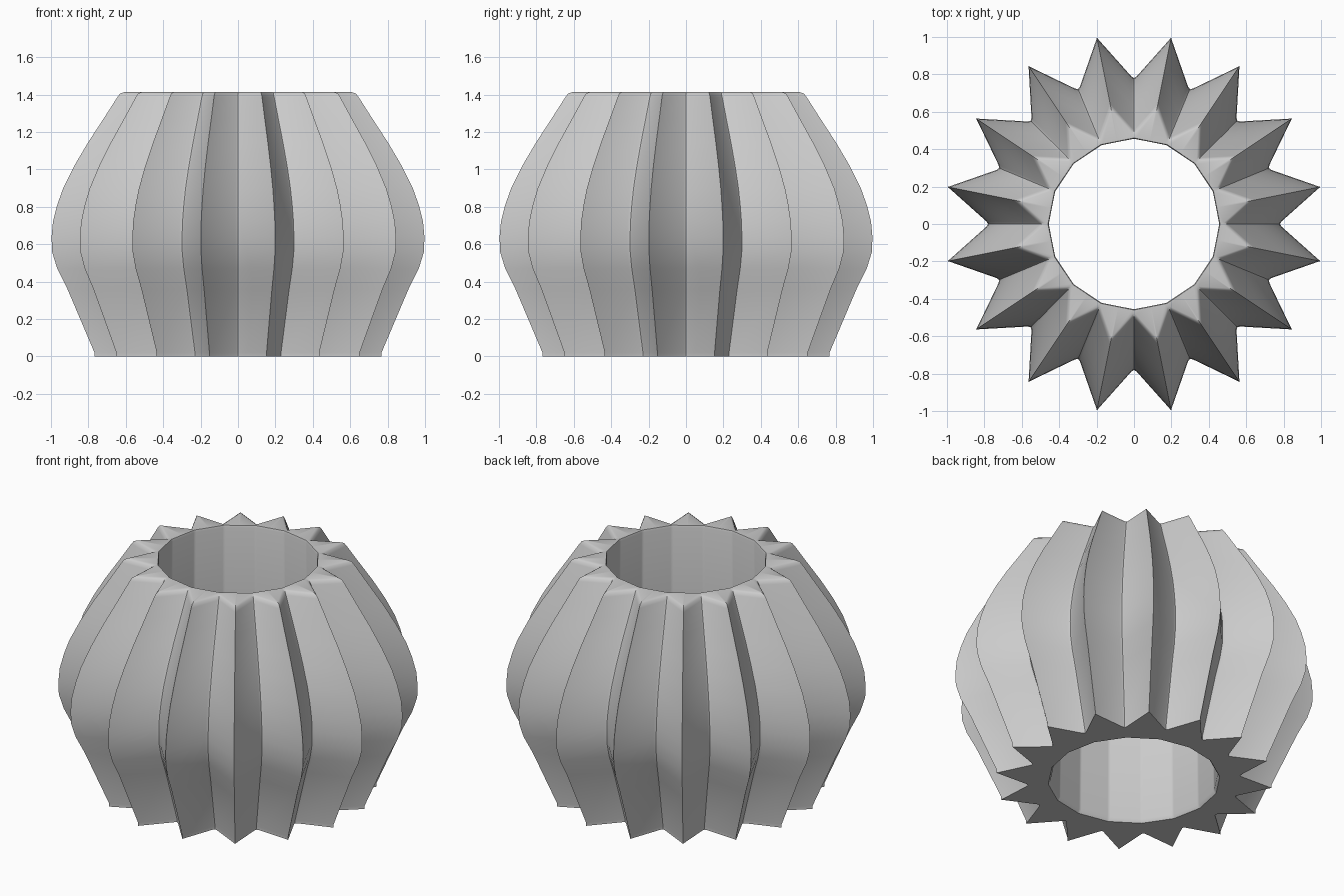
import bpy, bmesh, math

if "Cube" in bpy.data.objects:
    bpy.data.objects.remove(bpy.data.objects["Cube"])

N = 16
STEP = 2 * math.pi / N

# Pleated cross-section: (angle, radius) with softened valleys and ridges
section = []
for k in range(N):
    for deg, r in ((-1.0, .789), (0, .781), (1.0, .789),
                   (10.75, 1.0), (11.25, 1.016), (11.75, 1.0)):
        section.append((k * STEP + math.radians(deg), r))

# Outer profile: (height, scale of the cross-section)
outer = [(0, .77), (.02, .77), (.36, .915), (.47, .97), (.56, .998), (.64, 1.0),
         (.72, .993), (.81, .97), (.90, .938), (1.02, .878), (1.14, .807),
         (1.27, .722), (1.385, .648), (1.405, .633), (1.413, .61)]
# Round opening: (height, radius)
inner = [(1.413, .46), (1.40, .456), (.7, .465), (.02, .475), (0, .487)]

bm = bmesh.new()
rings = []
for z, s in outer:
    rings.append([bm.verts.new((s * r * math.cos(a), s * r * math.sin(a), z))
                  for a, r in section])
for z, rad in inner:
    ring = []
    for a, _ in section:
        # 16-sided opening with corners at the valleys
        local = (a % STEP) - STEP / 2
        r = rad * math.cos(STEP / 2) / math.cos(local)
        ring.append(bm.verts.new((r * math.cos(a), r * math.sin(a), z)))
    rings.append(ring)

# Skin all rings into one closed shell
M = len(section)
for i, ra in enumerate(rings):
    rb = rings[(i + 1) % len(rings)]
    for j in range(M):
        n = (j + 1) % M
        bm.faces.new((ra[j], ra[n], rb[n], rb[j]))
bmesh.ops.recalc_face_normals(bm, faces=bm.faces)

mesh = bpy.data.meshes.new("pleated_vase")
bm.to_mesh(mesh)
bm.free()
vase = bpy.data.objects.new("pleated_vase", mesh)
bpy.context.collection.objects.link(vase)
bpy.context.view_layer.objects.active = vase
vase.select_set(True)
bpy.ops.object.shade_smooth_by_angle(angle=math.radians(35))
